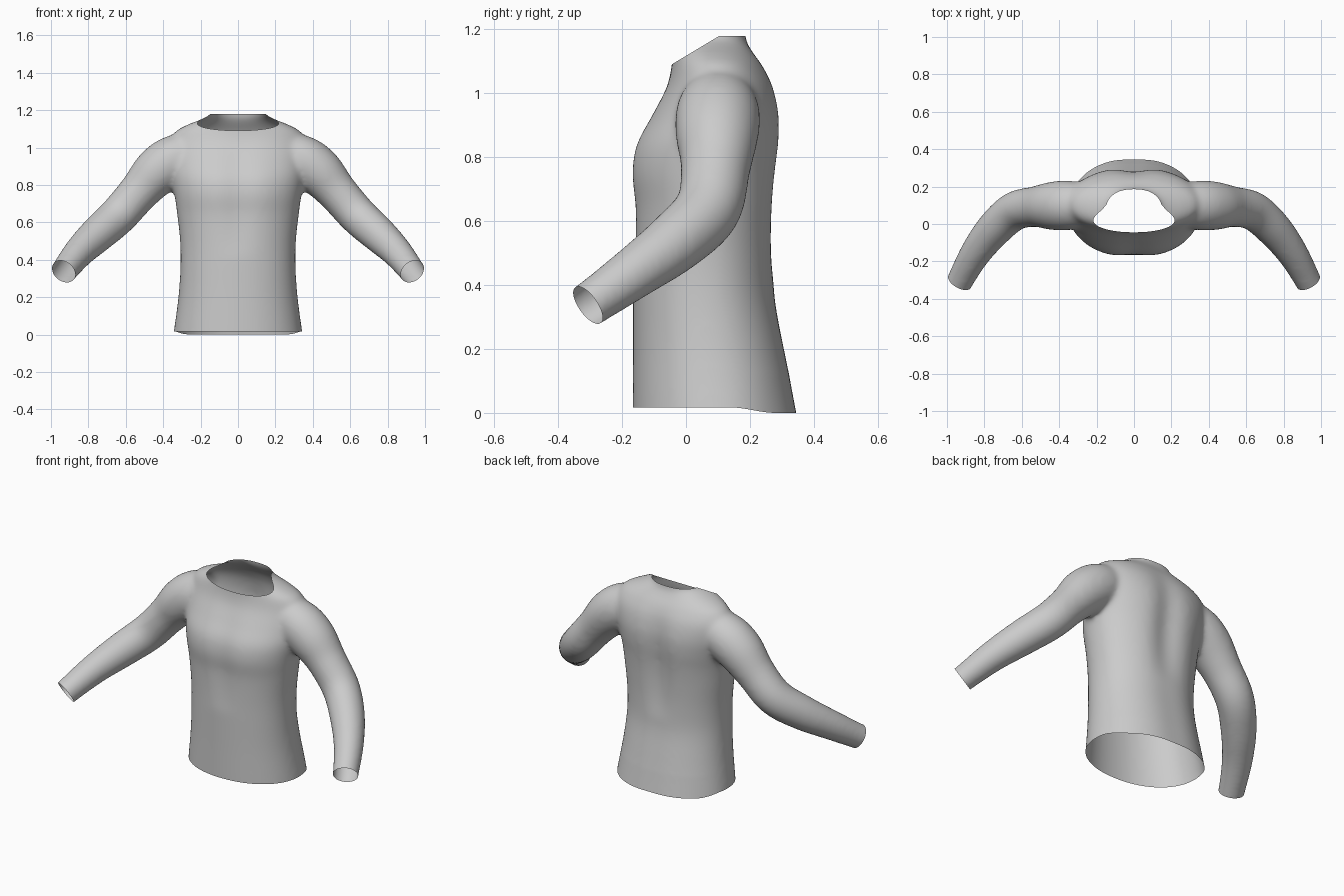
import bpy, bmesh, math
from mathutils import Vector

if "Cube" in bpy.data.objects:
    bpy.data.objects.remove(bpy.data.objects["Cube"])

SEG = 64


def spline(keys, steps=6):
    """Catmull-Rom interpolation through a list of tuples."""
    k = [Vector(p) for p in keys]
    k = [2 * k[0] - k[1]] + k + [2 * k[-1] - k[-2]]
    out = []
    for i in range(1, len(k) - 2):
        p0, p1, p2, p3 = k[i - 1:i + 3]
        for s in range(steps):
            t = s / steps
            out.append(0.5 * (2 * p1 + (p2 - p0) * t + (2 * p0 - 5 * p1 + 4 * p2 - p3) * t * t
                              + (3 * p1 - p0 - 3 * p2 + p3) * t ** 3))
    return out + [k[-2]]


def loft(bm, rings):
    """Closed tube through rings of points."""
    vs = [[bm.verts.new(p) for p in r] for r in rings]
    for a, b in zip(vs, vs[1:]):
        for i in range(SEG):
            j = (i + 1) % SEG
            bm.faces.new((a[i], a[j], b[j], b[i]))
    bm.faces.new(vs[0][::-1])
    bm.faces.new(vs[-1])


def spow(v, e):
    return math.copysign(abs(v) ** e, v)


bm = bmesh.new()

# torso: height, half width, front y, back y
torso = [(-0.10, 0.36, -0.167, 0.378), (0.02, 0.343, -0.167, 0.350), (0.20, 0.319, -0.166, 0.312),
         (0.36, 0.308, -0.166, 0.283), (0.50, 0.310, -0.166, 0.279), (0.64, 0.325, -0.169, 0.284),
         (0.75, 0.340, -0.180, 0.293), (0.84, 0.355, -0.165, 0.303), (0.93, 0.365, -0.115, 0.302),
         (1.02, 0.365, -0.065, 0.280), (1.085, 0.335, -0.045, 0.245), (1.12, 0.275, -0.042, 0.220),
         (1.15, 0.200, -0.044, 0.200), (1.175, 0.152, -0.046, 0.191), (1.21, 0.142, -0.048, 0.190),
         (1.28, 0.142, -0.048, 0.190)]
rings = []
for z, a, f, b in spline([t for t in torso]):
    ring = []
    mid = (f + b) / 2
    up = max(0, 1 - ((z - 0.75) / 0.33) ** 2)      # strength of spine and chest hollows
    for i in range(SEG):
        t = 2 * math.pi * i / SEG
        x, s = a * spow(math.cos(t), 0.94), spow(math.sin(t), 0.94)
        y = mid + (b - f) / 2 * s
        hollow = math.exp(-(x / 0.08) ** 2)
        y += -(0.006 + 0.026 * up) * hollow if s > 0 else 0.018 * up * hollow
        ring.append((x, y, z))
    rings.append(ring)
loft(bm, rings)

# sleeves: path x, y, z, radius
sleeve = [(0.20, 0.10, 0.98, 0.10), (0.33, 0.10, 0.94, 0.130), (0.43, 0.097, 0.872, 0.130),
          (0.53, 0.092, 0.762, 0.109), (0.64, 0.068, 0.637, 0.104), (0.75, -0.03, 0.537, 0.097),
          (0.85, -0.16, 0.440, 0.083), (0.932, -0.307, 0.337, 0.071), (0.985, -0.41, 0.27, 0.070)]
path = spline(sleeve)
for side in (1, -1):
    rings = []
    for i, p in enumerate(path):
        d = (path[min(i + 1, len(path) - 1)] - path[max(i - 1, 0)]).to_3d()
        q = d.to_track_quat('Z', 'Y')
        ring = []
        for n in range(SEG):
            t = 2 * math.pi * n / SEG
            v = p.to_3d() + q @ Vector((math.cos(t), math.sin(t), 0)) * p.w
            ring.append((v.x * side, v.y, v.z))
        rings.append(ring if side > 0 else ring[::-1])
    loft(bm, rings)
bmesh.ops.recalc_face_normals(bm, faces=bm.faces[:])

# fuse into one smooth skin
me = bpy.data.meshes.new("shirt")
bm.to_mesh(me)
bm.free()
shirt = bpy.data.objects.new("shirt", me)
bpy.context.collection.objects.link(shirt)
m = shirt.modifiers.new("fuse", 'REMESH')
m.mode, m.voxel_size = 'VOXEL', 0.012
m = shirt.modifiers.new("soften", 'SMOOTH')
m.factor, m.iterations = 0.5, 22
dg = bpy.context.evaluated_depsgraph_get()
skin = bpy.data.meshes.new_from_object(shirt.evaluated_get(dg))
shirt.modifiers.clear()
shirt.data = skin

bm = bmesh.new()
bm.from_mesh(skin)


def cut(co, no, keep=lambda c: True):
    """Trim away everything beyond a plane, only where keep() is true."""
    faces = [f for f in bm.faces if keep(f.calc_center_median())]
    geom = set(faces)
    for f in faces:
        geom.update(f.edges)
        geom.update(f.verts)
    bmesh.ops.bisect_plane(bm, geom=list(geom), dist=1e-5, plane_co=co, plane_no=no, clear_outer=True)


# openings: hem, neck, cuffs
cut((0, 0, 0.017), (0, 0, -1))
cut((0, -0.045, 1.09), (0, -0.60, 1))
cut((0, 0, 1.18), (0, 0, 1))
for side in (1, -1):
    cut((0.932 * side, -0.307, 0.337), (0.085 * side, -0.15, -0.105), lambda c: c.x * side > 0.75)

# back of the hem dips slightly
for v in bm.verts:
    if v.co.z < 0.12:
        t = min(1, max(0, (v.co.y - 0.14) / 0.14))
        v.co.z -= 0.017 * t * t * (3 - 2 * t) * min(1, (0.12 - v.co.z) / 0.103)
for f in bm.faces:
    f.smooth = True
bm.to_mesh(skin)
bm.free()
